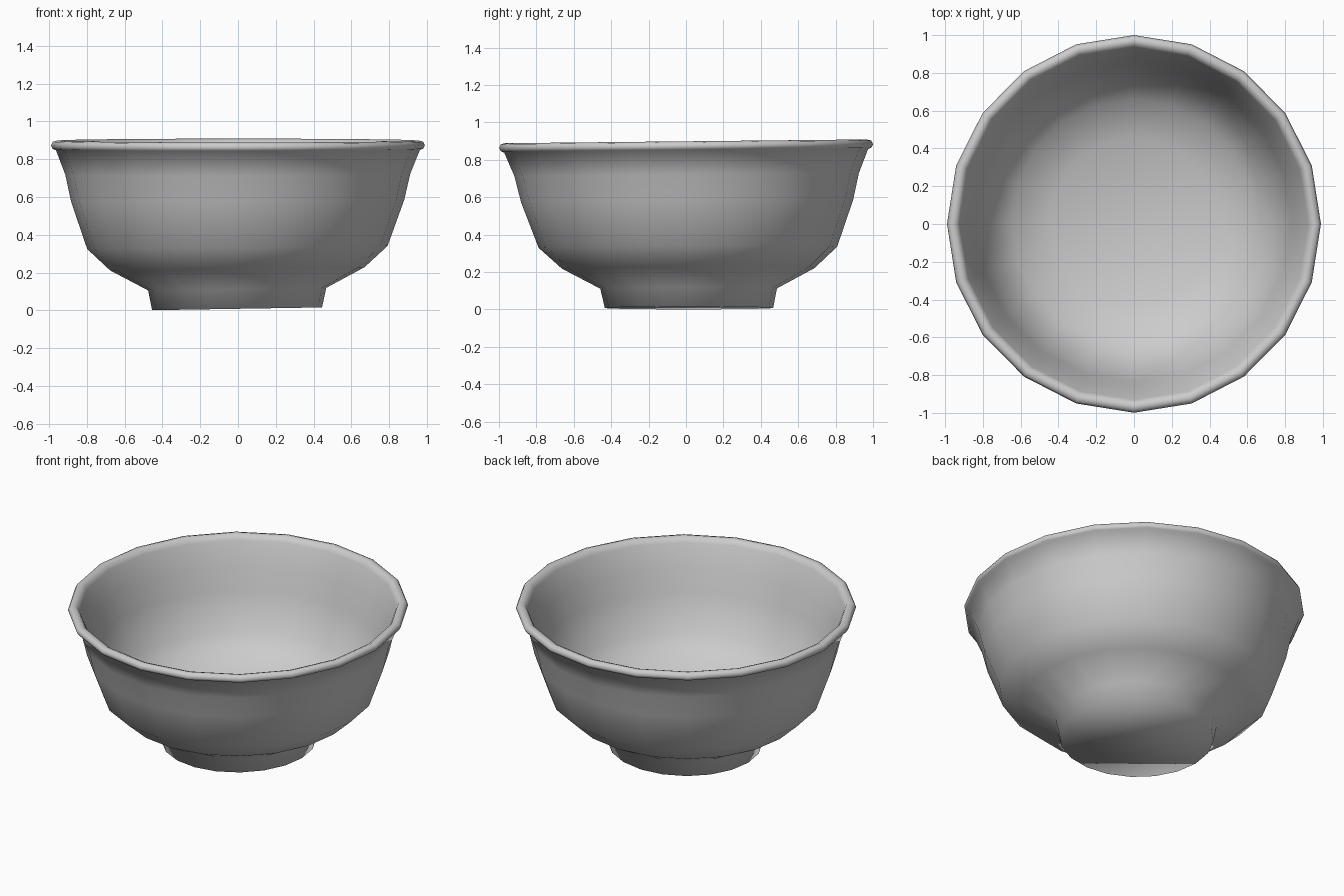
import bpy, bmesh, math

if "Cube" in bpy.data.objects:
    bpy.data.objects.remove(bpy.data.objects["Cube"])

SIDES = 20
# Profile (radius, height): foot, outer wall, rolled rim, inner wall, floor
PROFILE = [
    (0.45, 0.008), (0.472, 0.112), (0.675, 0.22), (0.797, 0.333),
    (0.885, 0.58), (0.917, 0.72), (0.968, 0.848), (0.985, 0.855),
    (0.995, 0.873), (0.985, 0.893), (0.963, 0.899), (0.94, 0.890),
    (0.928, 0.865), (0.872, 0.73), (0.838, 0.59), (0.753, 0.36),
    (0.648, 0.262), (0.44, 0.165),
]


def place(r, z, angle):
    # Slight hand-made lean: foot tilts along x, rim tilts along y
    up = z / 0.9
    x = r * math.cos(angle) * (1 - 0.005 * up) - 0.005 * (1 - up)
    y = r * math.sin(angle) * (1 + 0.005 * up) + 0.016 * (1 - up)
    return x, y, z + 0.0165 * x * (1 - up) + 0.0105 * y * up


bm = bmesh.new()
rings = []
for r, z in PROFILE:
    rings.append([bm.verts.new(place(r, z, 2 * math.pi * i / SIDES))
                  for i in range(SIDES)])

# Skin of the bowl
for low, high in zip(rings, rings[1:]):
    for i in range(SIDES):
        j = (i + 1) % SIDES
        bm.faces.new((low[i], low[j], high[j], high[i]))

# Underside of the foot and inner floor
bm.faces.new(rings[0][::-1])
bm.faces.new(rings[-1])
bmesh.ops.recalc_face_normals(bm, faces=bm.faces[:])
for f in bm.faces:
    f.smooth = True

mesh = bpy.data.meshes.new("bowl")
bm.to_mesh(mesh)
bm.free()
bowl = bpy.data.objects.new("bowl", mesh)
bpy.context.collection.objects.link(bowl)
